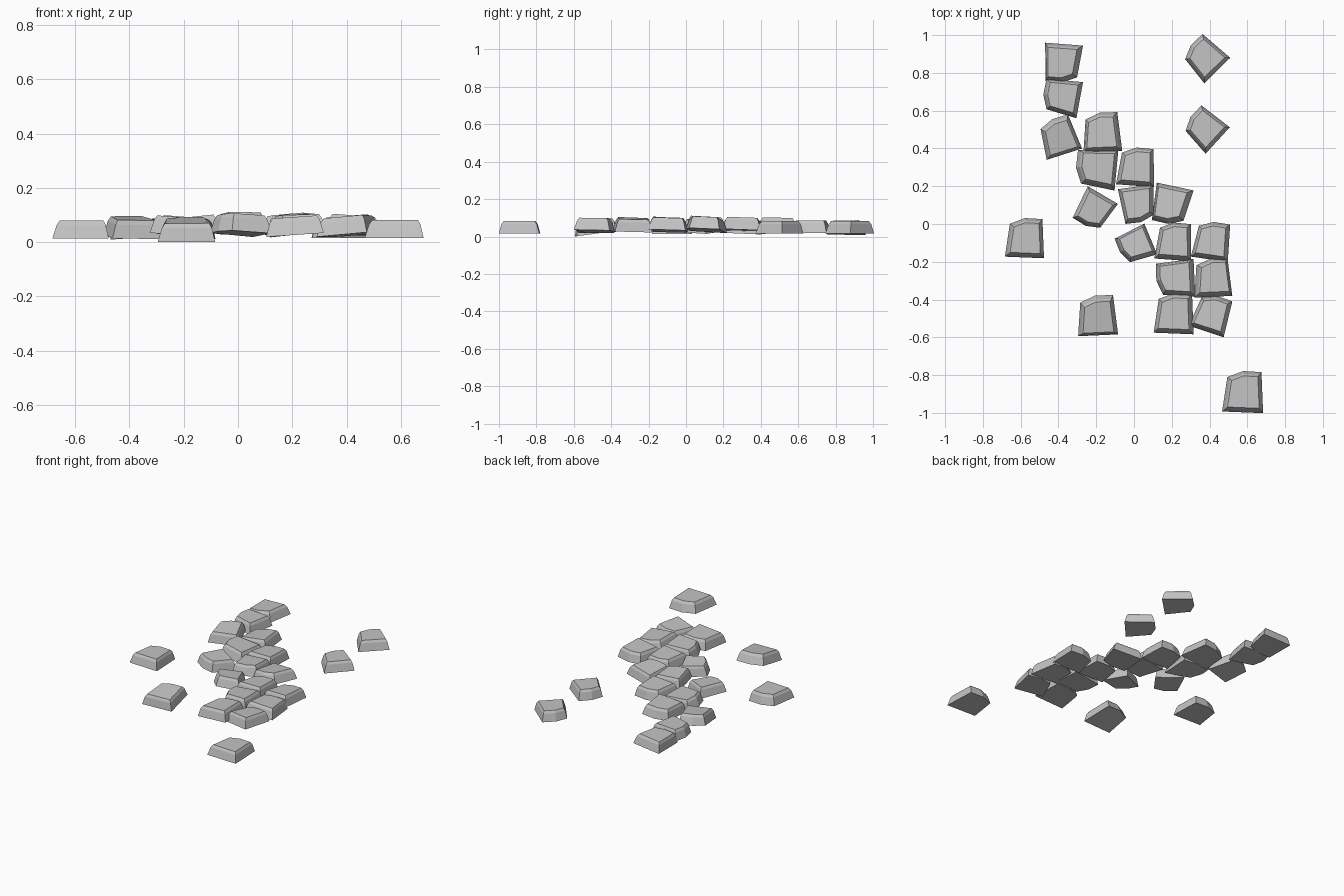
import bpy
import bmesh
from math import radians
from mathutils import Matrix, Vector

default_cube = bpy.data.objects.get("Cube")
if default_cube:
    bpy.data.objects.remove(default_cube, do_unlink=True)

# Single stone colour
stone_grey = bpy.data.materials.new("stone_grey")
stone_grey.use_nodes = True
grey = (0.55, 0.55, 0.55, 1)
stone_grey.diffuse_color = grey
shader = stone_grey.node_tree.nodes["Principled BSDF"]
shader.inputs["Base Color"].default_value = grey
shader.inputs["Roughness"].default_value = 0.9

# Plan of one stone: a rough square with a worn corner
PLAN = [(-1, -.92), (.95, -1), (.87, .95), (0, 1), (-.75, .72)]
# Rings from the ground up: (scale, height, sideways drift)
RINGS = [(1, 0, 0), (.87, .05, .02), (.77, .066, .03)]


def build_stone(name, centre_x, centre_y, base_z, width, yaw, pitch, roll):
    """Stack three rings of the plan, tilt them, then fit the footprint."""
    bm = bmesh.new()
    rings = []
    for scale, height, drift in RINGS:
        rings.append([bm.verts.new(((x * scale + drift) * width / 2,
                                    y * scale * width / 2, height))
                      for x, y in PLAN])
    bm.faces.new(reversed(rings[0]))
    bm.faces.new(rings[-1])
    count = len(PLAN)
    for lower, upper in zip(rings, rings[1:]):
        for i in range(count):
            j = (i + 1) % count
            bm.faces.new((lower[i], lower[j], upper[j], upper[i]))

    turn = (Matrix.Rotation(radians(pitch), 4, "X")
            @ Matrix.Rotation(radians(roll), 4, "Y")
            @ Matrix.Rotation(radians(yaw), 4, "Z"))
    bm.transform(turn)

    # Keep the turned footprint at the wanted size and place
    xs = [v.co.x for v in bm.verts]
    ys = [v.co.y for v in bm.verts]
    size = (max(xs) - min(xs) + max(ys) - min(ys)) / 2
    middle = Vector(((max(xs) + min(xs)) / 2, (max(ys) + min(ys)) / 2, 0))
    fit = width / size
    bm.transform(Matrix.Translation((centre_x, centre_y, base_z))
                 @ Matrix.Diagonal((fit, fit, 1, 1))
                 @ Matrix.Translation(-middle))

    mesh = bpy.data.meshes.new(name)
    bm.normal_update()
    bm.to_mesh(mesh)
    bm.free()
    mesh.materials.append(stone_grey)
    stone = bpy.data.objects.new(name, mesh)
    bpy.context.collection.objects.link(stone)
    return stone


# Each stone: x, y, base height, width, yaw, pitch, roll
path_stones = [
    (-.37, .855, .027, .205, 178, 0, -4),
    (-.375, .665, .03, .21, 82, 0, 0),
    (-.385, .46, .034, .23, 20, 5, 2),
    (-.165, .485, .038, .21, 5, 0, -6),
    (-.195, .285, .036, .22, 87, -2, 5),
    (.005, .3, .045, .205, -2, -2, -2),
    (-.205, .09, .036, .23, 152, 0, 4),
    (.01, .105, .052, .2, 190, -3, 0),
    (.205, .11, .045, .22, 170, -4, -5),
    (.01, -.1, .044, .215, 115, -5, 2),
    (.205, -.095, .045, .2, -2, -2, -2),
    (.405, -.095, .04, .21, -6, -2, -4),
    (.22, -.285, .044, .205, 95, -2, -2),
    (.42, -.285, .042, .205, 5, -2, 4),
    (.21, -.475, .038, .215, 0, 0, -4),
    (.405, -.49, .038, .225, -16, -2, -4),
]
loose_stones = [
    (-.58, -.075, .025, .21, 0, 0, 0),
    (-.19, -.485, .026, .215, 5, 8, 0),
    (.575, -.89, .027, .22, 0, 0, 0),
    (.39, .875, .027, .25, 47, 0, 0),
    (.39, .5, .027, .245, 50, 0, 0),
]

stones = [build_stone(f"path_stone_{n}", *row)
          for n, row in enumerate(path_stones, start=1)]
stones += [build_stone(f"loose_stone_{n}", *row)
           for n, row in enumerate(loose_stones, start=1)]

# Rest the lowest corner on the ground
lowest = min(v.co.z for stone in stones for v in stone.data.vertices)
for stone in stones:
    stone.data.transform(Matrix.Translation((0, 0, -lowest)))
